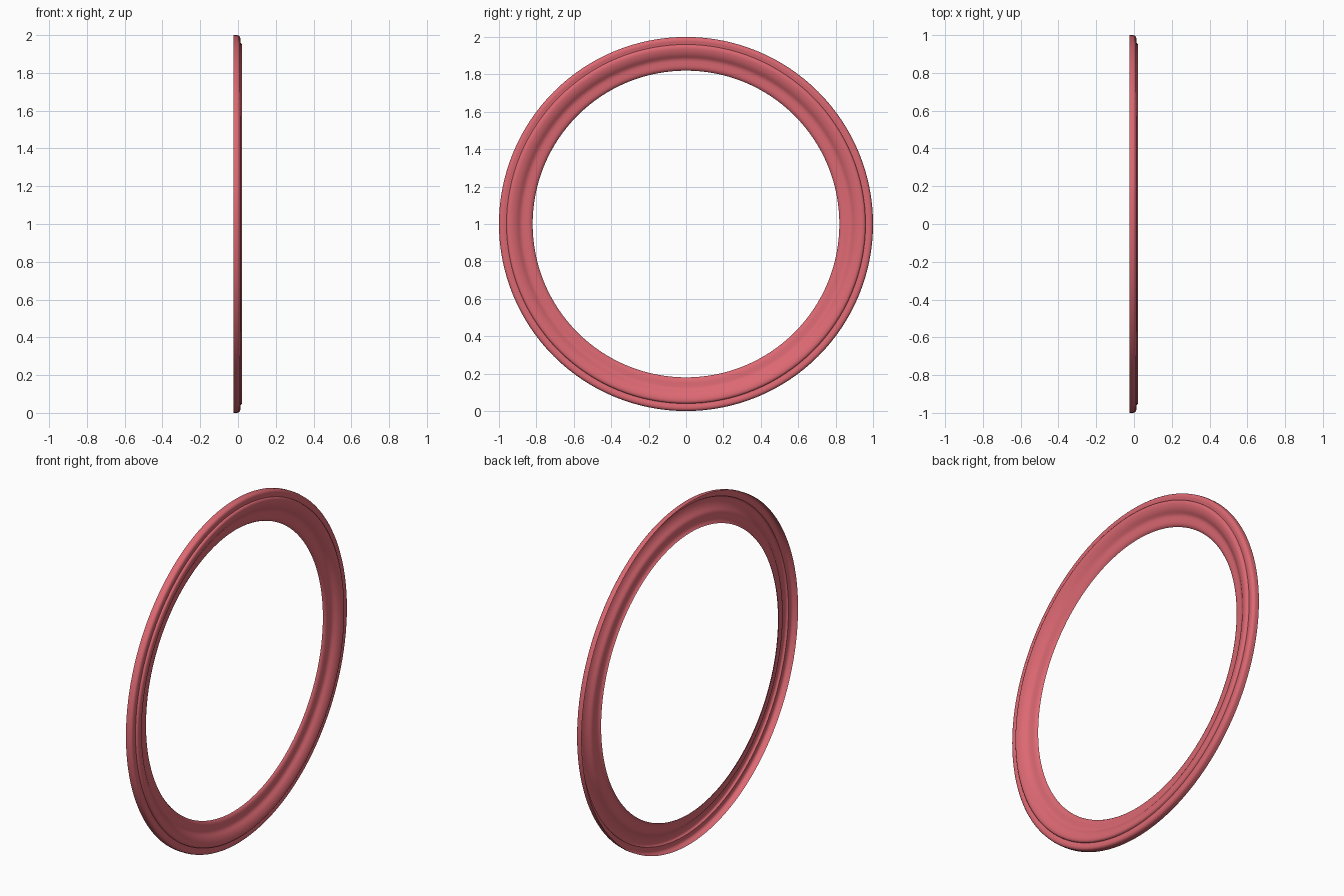
import bpy, bmesh, math

if "Cube" in bpy.data.objects:
    bpy.data.objects.remove(bpy.data.objects["Cube"])

# Moulding cross-section: (x, radius), open at the back
PROFILE = [(-0.025, 1.0), (-0.005, 1.0), (0.004, 0.998), (0.010, 0.992), (0.012, 0.984),
           (0.012, 0.974), (0.009, 0.966), (0.009, 0.960), (0.016, 0.958), (0.020, 0.953),
           (0.022, 0.945), (0.021, 0.934), (0.017, 0.920), (0.011, 0.907), (0.004, 0.897),
           (-0.003, 0.889), (-0.008, 0.880), (-0.010, 0.868), (-0.010, 0.850),
           (-0.012, 0.836), (-0.017, 0.826), (-0.025, 0.820)]
SEGMENTS = 128

# Revolve the profile around the x axis
bm = bmesh.new()
rings = []
for i in range(SEGMENTS):
    a = 2 * math.pi * i / SEGMENTS
    rings.append([bm.verts.new((x, r * math.cos(a), 1 + r * math.sin(a))) for x, r in PROFILE])
for i in range(SEGMENTS):
    p, q = rings[i], rings[(i + 1) % SEGMENTS]
    for j in range(len(PROFILE) - 1):
        bm.faces.new((p[j], q[j], q[j + 1], p[j + 1]))
bm.normal_update()
if sum(f.normal.x for f in bm.faces) < 0:
    bmesh.ops.reverse_faces(bm, faces=bm.faces[:])
mesh = bpy.data.meshes.new("ring_moulding")
bm.to_mesh(mesh)
bm.free()
ring = bpy.data.objects.new("ring_moulding", mesh)
bpy.context.collection.objects.link(ring)

# Red finish
mat = bpy.data.materials.new("red")
mat.diffuse_color = (0.72, 0.14, 0.17, 1)
mat.use_nodes = True
mat.node_tree.nodes["Principled BSDF"].inputs["Base Color"].default_value = mat.diffuse_color
mesh.materials.append(mat)

bpy.context.view_layer.objects.active = ring
ring.select_set(True)
bpy.ops.object.shade_smooth_by_angle(angle=math.radians(40))
